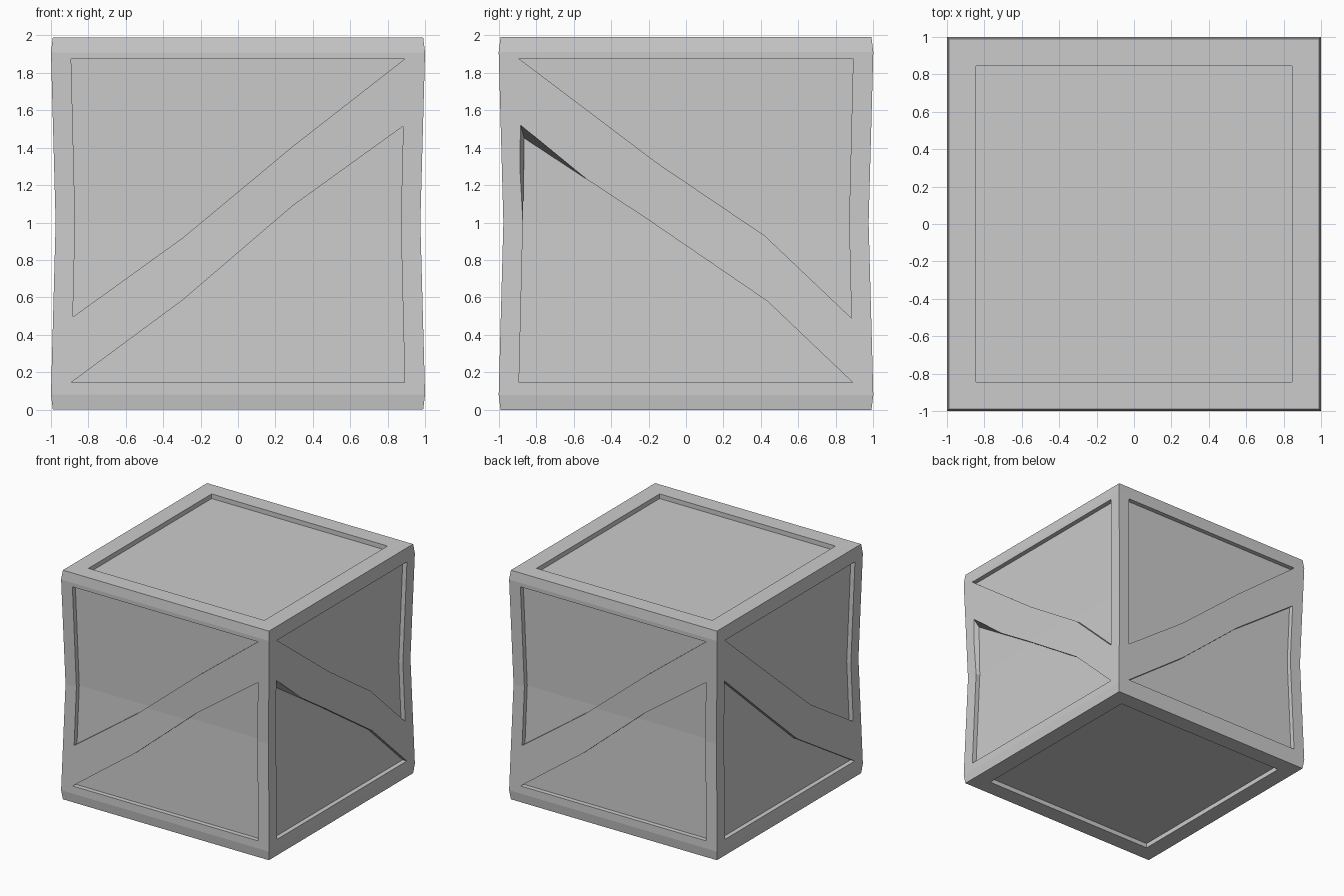
import bpy, bmesh
from math import pi
from mathutils import Matrix, Vector

old = bpy.data.objects.get("Cube")
if old:
    bpy.data.objects.remove(old)

HEIGHT, WAIST, DEPTH = 1.99, 1.0, 0.04
RINGS = [(0, 0.99), (0.08, 1), (WAIST, 0.975), (1.91, 1), (HEIGHT, 0.99)]

grey = bpy.data.materials.new("light grey")
grey.use_nodes = True
grey.diffuse_color = (0.6, 0.6, 0.6, 1)
grey.node_tree.nodes["Principled BSDF"].inputs["Base Color"].default_value = (0.6, 0.6, 0.6, 1)


def half_width(z):
    """Half width of the pinched body at a height."""
    for (z0, w0), (z1, w1) in zip(RINGS, RINGS[1:]):
        if z <= z1:
            return w0 + (w1 - w0) * (z - z0) / (z1 - z0)
    return RINGS[-1][1]


def make_object(name, bm):
    bmesh.ops.recalc_face_normals(bm, faces=bm.faces)
    mesh = bpy.data.meshes.new(name)
    bm.to_mesh(mesh)
    bm.free()
    mesh.materials.append(grey)
    obj = bpy.data.objects.new(name, mesh)
    bpy.context.collection.objects.link(obj)
    return obj


def add_side_recess(target, outline, angle, corner=None, slant=(0, 0)):
    """Sunken panel on one side; one corner's wall may be slanted."""
    bm = bmesh.new()
    bm.faces.new([bm.verts.new((u, 0, z)) for u, z in outline])
    bmesh.ops.bisect_plane(bm, geom=bm.verts[:] + bm.edges[:] + bm.faces[:],
                           plane_co=(0, 0, WAIST), plane_no=(0, 0, 1))
    inner = bm.verts[:]
    grown = bmesh.ops.extrude_face_region(bm, geom=bm.faces[:], use_keep_orig=True)
    outer = [v for v in grown["geom"] if isinstance(v, bmesh.types.BMVert)]
    for verts, side in ((inner, -1), (outer, 1)):
        for v in verts:
            u, z = v.co.x, v.co.z
            w = half_width(z)
            v.co = Vector((u * w, -(w + side * DEPTH), z))
            if corner and (Vector((u, z)) - Vector(corner)).length < 0.01:
                v.co += Vector((slant[0], 0, slant[1])) * -side
    bmesh.ops.recalc_face_normals(bm, faces=bm.faces)
    bm.transform(Matrix.Rotation(angle, 4, "Z"))
    mesh = bpy.data.meshes.new("recess")
    bm.to_mesh(mesh)
    bm.free()
    target.from_mesh(mesh)
    bpy.data.meshes.remove(mesh)


# Pinched crate body from stacked square rings
bm = bmesh.new()
rings = [[bm.verts.new((x * w, y * w, z)) for x, y in ((-1, -1), (1, -1), (1, 1), (-1, 1))]
         for z, w in RINGS]
for low, high in zip(rings, rings[1:]):
    for i in range(4):
        j = (i + 1) % 4
        bm.faces.new((low[i], low[j], high[j], high[i]))
bm.faces.new(rings[0][::-1])
bm.faces.new(rings[-1])
crate = make_object("crate_body", bm)

# Diagonal brace edges: upper and lower line, rising to the right
S, TOP, BASE = 0.893, 1.875, 0.145
rise_upper = [(-S, 0.495), (-0.3, 0.92), (0.3, 1.41), (S, TOP)]
rise_lower = [(-S, BASE), (-0.3, 0.585), (0.3, 1.09), (S, 1.515)]
fall_upper = [(-S, TOP), (-0.16, 1.32), (0.43, 0.93), (S, 0.49)]
fall_lower = [(-S, 1.52), (-0.17, 0.99), (0.44, 0.58), (S, BASE)]
far_upper = [(-S, TOP), (0.32, 0.85), (S, 0.49)]
far_lower = [(-S, 1.515), (0.12, 0.63), (S, BASE)]

# Recessed panels on the four sides
cut = bmesh.new()
for angle in (0, pi):
    add_side_recess(cut, rise_upper + [(-S, TOP)], angle)
    add_side_recess(cut, rise_lower + [(S, BASE)], angle)
add_side_recess(cut, fall_upper + [(S, TOP)], pi / 2)
add_side_recess(cut, fall_lower + [(-S, BASE)], pi / 2, fall_lower[0], (0.02, -0.07))
add_side_recess(cut, far_upper + [(S, TOP)], -pi / 2)
add_side_recess(cut, far_lower + [(-S, BASE)], -pi / 2)

# Square recesses on the top and bottom
for z in (0, HEIGHT):
    bmesh.ops.create_cube(cut, size=1, matrix=Matrix.Translation((0, 0, z))
                          @ Matrix.Diagonal((1.69, 1.69, 2 * DEPTH, 1)))
cutter = make_object("recess_cutter", cut)
cutter.hide_render = True

# Carve the recesses into the body
mod = crate.modifiers.new("recesses", "BOOLEAN")
mod.operation = "DIFFERENCE"
mod.solver = "EXACT"
mod.object = cutter
bpy.context.view_layer.update()
bpy.context.view_layer.objects.active = crate
crate.select_set(True)
bpy.ops.object.modifier_apply(modifier=mod.name)
bpy.data.objects.remove(cutter)
